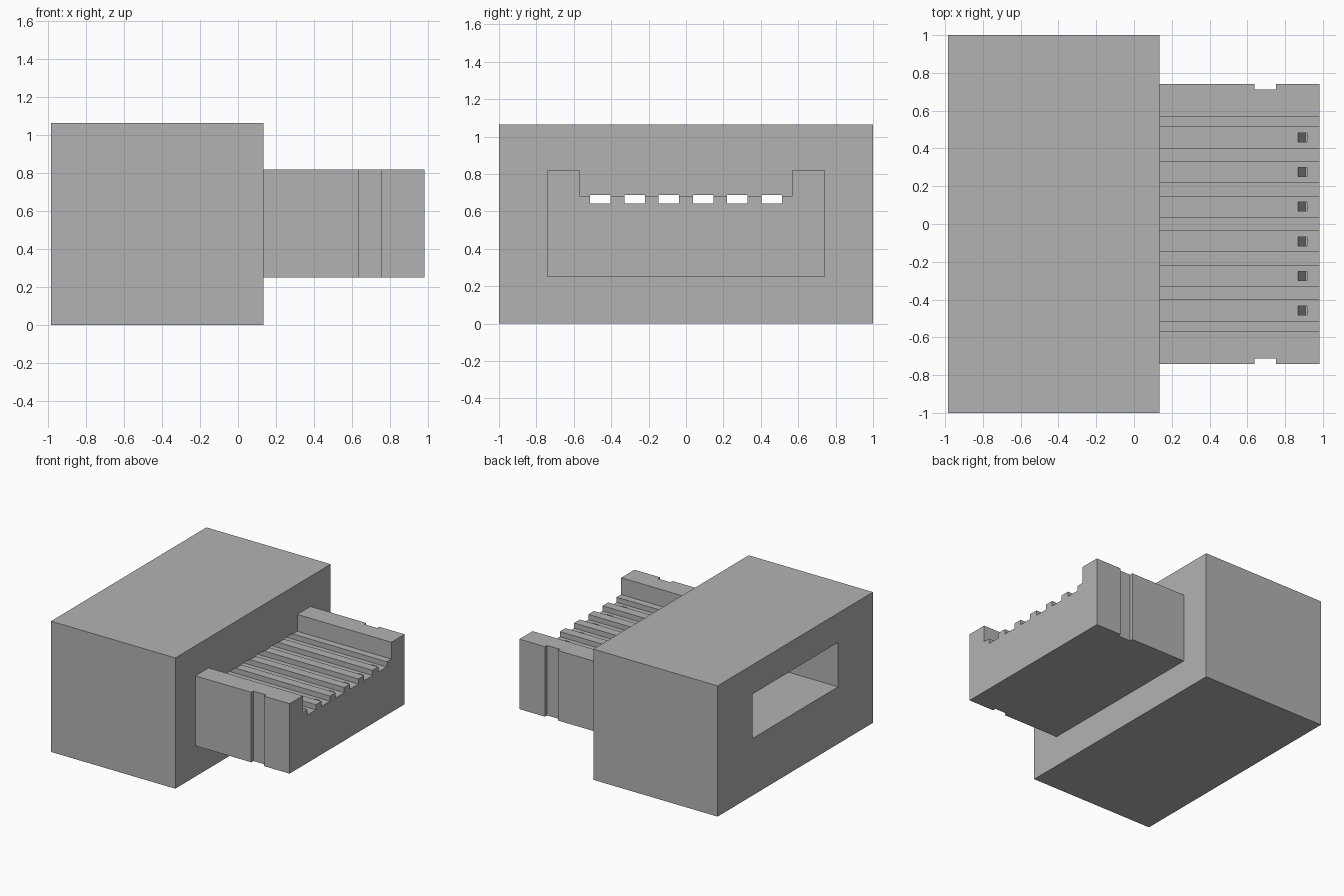
import bpy
import bmesh

cube = bpy.data.objects.get("Cube")
if cube:
    bpy.data.objects.remove(cube, do_unlink=True)

grey = bpy.data.materials.new("plain_grey")
grey.use_nodes = True
colour = (0.45, 0.45, 0.45, 1)
grey.diffuse_color = colour
grey.node_tree.nodes["Principled BSDF"].inputs["Base Color"].default_value = colour


def prism(bm, profile, y0, y1):
    """Extrude an (x, z) outline from y0 to y1."""
    face = bm.faces.new([bm.verts.new((x, y0, z)) for x, z in profile])
    grown = bmesh.ops.extrude_face_region(bm, geom=[face])["geom"]
    verts = [g for g in grown if isinstance(g, bmesh.types.BMVert)]
    bmesh.ops.translate(bm, verts=verts, vec=(0, y1 - y0, 0))


def box(bm, x, y, z):
    prism(bm, [(x[0], z[0]), (x[1], z[0]), (x[1], z[1]), (x[0], z[1])], *y)


def make_object(name, bm):
    bmesh.ops.recalc_face_normals(bm, faces=bm.faces[:])
    mesh = bpy.data.meshes.new(name)
    bm.to_mesh(mesh)
    bm.free()
    mesh.materials.append(grey)
    obj = bpy.data.objects.new(name, mesh)
    bpy.context.collection.objects.link(obj)
    return obj


def combine(target, tool, operation):
    """Apply a boolean and discard the tool."""
    mod = target.modifiers.new(tool.name, "BOOLEAN")
    mod.operation = operation
    mod.solver = "EXACT"
    mod.object = tool
    bpy.context.view_layer.objects.active = target
    bpy.ops.object.modifier_apply(modifier=mod.name)
    bpy.data.objects.remove(tool, do_unlink=True)


FACE_X, TIP_X = 0.135, 0.983
lanes = [(i - 2.5) * 0.183 for i in range(6)]

# Housing block
bm = bmesh.new()
box(bm, (-0.985, FACE_X), (-1, 1), (0, 1.065))
body = make_object("connector_body", bm)

# Tongue projecting from the housing
bm = bmesh.new()
box(bm, (0, TIP_X), (-0.74, 0.74), (0.25, 0.82))
combine(body, make_object("tongue", bm), "UNION")

# Shallow tray in the tongue top, between two side rails
bm = bmesh.new()
box(bm, (FACE_X, 1.2), (-0.57, 0.57), (0.683, 0.95))
combine(body, make_object("tray_cutter", bm), "DIFFERENCE")

# Rear cavity
bm = bmesh.new()
box(bm, (-1.2, -0.1), (-0.55, 0.55), (0.465, 0.826))
combine(body, make_object("cavity_cutter", bm), "DIFFERENCE")

# Contact grooves that tunnel through to the cavity
bm = bmesh.new()
for y in lanes:
    box(bm, (-0.2, 1.2), (y - 0.055, y + 0.055), (0.641, 0.687))
combine(body, make_object("groove_cutter", bm), "DIFFERENCE")

# Latch notches on both sides of the tongue
bm = bmesh.new()
for y0, y1 in ((-0.9, -0.713), (0.713, 0.9)):
    box(bm, (0.637, 0.753), (y0, y1), (0.1, 0.95))
combine(body, make_object("notch_cutter", bm), "DIFFERENCE")

# Small pits with a steep floor near the groove ends
bm = bmesh.new()
for y in lanes:
    prism(bm, [(0.868, 0.665), (0.868, 0.641), (0.908, 0.53),
               (0.917, 0.53), (0.917, 0.665)], y - 0.024, y + 0.024)
combine(body, make_object("pit_cutter", bm), "DIFFERENCE")
